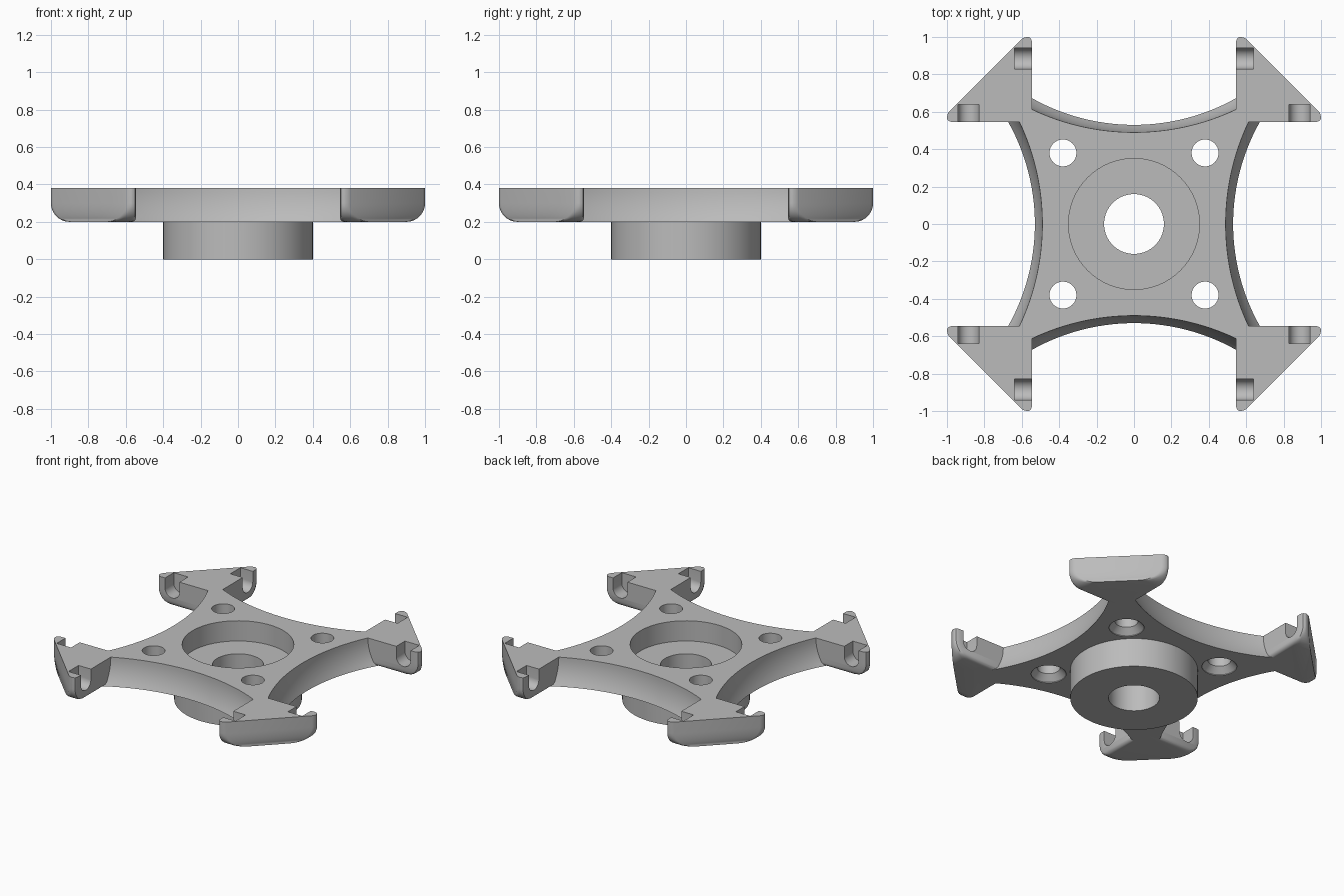
import bpy, bmesh
from math import sin, cos, pi, sqrt, radians
from mathutils import Matrix

cube = bpy.data.objects.get("Cube")
if cube:
    bpy.data.objects.remove(cube, do_unlink=True)

BASE, TOP, EDGE = 0.2, 0.38, 0.545

grey = bpy.data.materials.new("plain_grey")
grey.use_nodes = True
colour = (0.5, 0.5, 0.5, 1)
grey.diffuse_color = colour
grey.node_tree.nodes["Principled BSDF"].inputs["Base Color"].default_value = colour


def loft(name, rings, turn=0):
    """Join matching rings of points into a closed solid."""
    bm = bmesh.new()
    loops = [[bm.verts.new(p) for p in ring] for ring in rings]
    n = len(loops[0])
    for low, high in zip(loops, loops[1:]):
        for i in range(n):
            j = (i + 1) % n
            bm.faces.new((low[i], low[j], high[j], high[i]))
    bm.faces.new(loops[0][::-1])
    bm.faces.new(loops[-1])
    bm.transform(Matrix.Rotation(turn, 4, "Z"))
    bmesh.ops.recalc_face_normals(bm, faces=bm.faces)
    mesh = bpy.data.meshes.new(name)
    bm.to_mesh(mesh)
    bm.free()
    mesh.materials.append(grey)
    obj = bpy.data.objects.new(name, mesh)
    bpy.context.collection.objects.link(obj)
    return obj


def turned(name, profile, x=0, y=0, sides=64):
    """Solid of (radius, height) pairs about a vertical axis."""
    angles = [2 * pi * i / sides for i in range(sides)]
    return loft(name, [[(x + r * cos(a), y + r * sin(a), z) for a in angles]
                       for r, z in profile])


def combine(target, tool, operation):
    mod = target.modifiers.new(tool.name, "BOOLEAN")
    mod.operation, mod.object, mod.solver = operation, tool, "EXACT"
    bpy.context.view_layer.objects.active = target
    bpy.ops.object.modifier_apply(modifier=mod.name)
    bpy.data.objects.remove(tool, do_unlink=True)


# Plate with four concave sides that flare towards the bottom
def plate_ring(z):
    depth = TOP - z
    flare = 0.425 - sqrt(0.425 ** 2 - depth ** 2)
    middle, radius = 0.49 + flare, 1.275 - 4 * flare
    reach = 0.60 + 0.8 * flare
    side = []
    for i in range(32):
        x = reach * (1 - i / 16)
        side.append((x, middle + radius - sqrt(radius ** 2 - x ** 2)))
    ring = []
    for k in range(4):
        c, s = cos(k * pi / 2), sin(k * pi / 2)
        ring += [(c * x - s * y, s * x + c * y, z) for x, y in side]
    return ring


plate = loft("mounting_plate", [plate_ring(BASE + (TOP - BASE) * i / 8) for i in range(9)])


# Triangular feet with rounded tips and softened lower inner edges
def foot_ring(z, tip):
    h, r = z - BASE, 0.025
    inset = r - sqrt(r * r - (r - h) ** 2) if h < r else 0
    a, end = EDGE + inset, 1 - tip
    half = [(end - 0.025, a), (end - 0.007, a + 0.007), (end, a + 0.02),
            (end, 0.572 + tip + inset / 2), (end - 0.004, 0.588 + tip),
            (end - 0.012, 0.602 + tip)]
    outline = [(a, a)] + half + [(y, x) for x, y in reversed(half)]
    return [(x, y, z) for x, y in outline]


foot_rings = []
for i in range(11):
    a = i * pi / 20
    foot_rings.append(foot_ring(BASE + 0.1 * (1 - cos(a)), 0.1 * (1 - sin(a))))
foot_rings.append(foot_ring(TOP, 0))
for k in range(4):
    combine(plate, loft("foot", foot_rings, k * pi / 2), "UNION")

# Round hub under the plate
combine(plate, turned("hub", [(0.4, 0), (0.4, 0.22)], sides=96), "UNION")

# Bearing pocket and centre bore
combine(plate, turned("pocket", [(0.35, 0.24), (0.35, 0.5)], sides=96), "DIFFERENCE")
combine(plate, turned("bore", [(0.16, -0.1), (0.16, 0.5)]), "DIFFERENCE")

# Countersunk screw holes
for x in (-0.38, 0.38):
    for y in (-0.38, 0.38):
        profile = [(0.11, 0.15), (0.11, 0.205), (0.072, 0.245), (0.072, 0.5)]
        combine(plate, turned("screw_hole", profile, x, y, 40), "DIFFERENCE")

# Round-bottomed grooves near both tips of each foot
arc = [(0.885 + 0.055 * cos(a), 0.31 + 0.055 * sin(a))
       for a in [pi + pi * i / 16 for i in range(17)]]
groove = arc + [(0.94, 0.5), (0.83, 0.5)]
for k in range(4):
    along_x = [[(x, y, z) for y, z in groove] for x in (0.5, 0.64)]
    along_y = [[(y, x, z) for x, y, z in ring] for ring in along_x]
    for rings in (along_x, along_y):
        combine(plate, loft("groove", rings, k * pi / 2), "DIFFERENCE")

# Smooth the curved walls and keep crisp edges
bpy.ops.object.select_all(action="DESELECT")
plate.select_set(True)
bpy.context.view_layer.objects.active = plate
bpy.ops.object.shade_smooth_by_angle(angle=radians(30))
